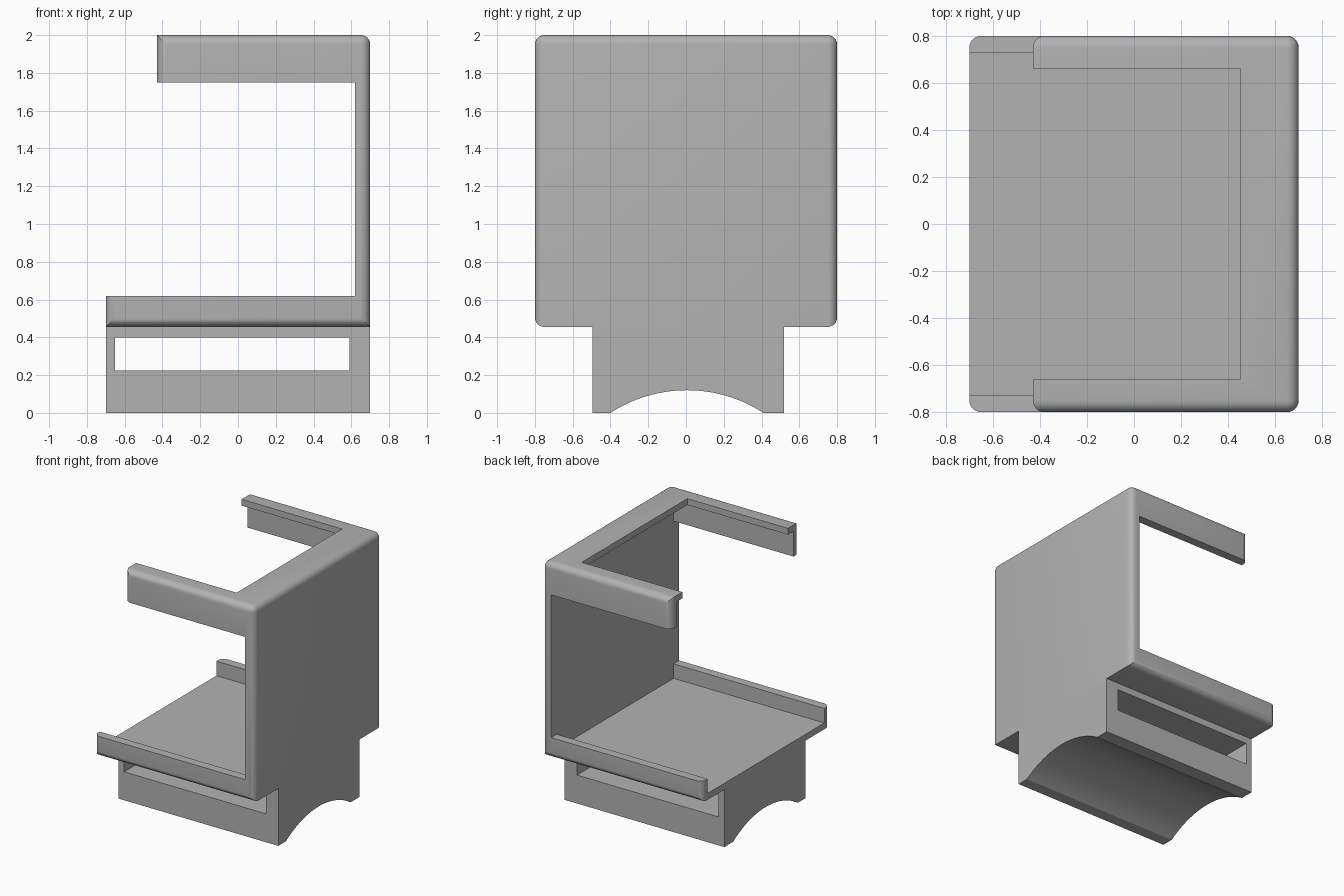
import bpy, bmesh, math
from mathutils import Vector

default = bpy.data.objects.get("Cube")
if default:
    bpy.data.objects.remove(default, do_unlink=True)

grey = bpy.data.materials.new("plain grey")
grey.use_nodes = True
colour = (0.45, 0.45, 0.45, 1)
grey.diffuse_color = colour
grey.node_tree.nodes["Principled BSDF"].inputs["Base Color"].default_value = colour


def prism(name, outline, start, depth, bevel_rule=None, radius=0.05):
    """Extrude a closed outline by a depth vector, rounding edges picked by a rule."""
    bm = bmesh.new()
    verts = [bm.verts.new(Vector(p) + Vector(start)) for p in outline]
    face = bm.faces.new(verts)
    extruded = bmesh.ops.extrude_face_region(bm, geom=[face])["geom"]
    moved = [g for g in extruded if isinstance(g, bmesh.types.BMVert)]
    bmesh.ops.translate(bm, verts=moved, vec=depth)
    bmesh.ops.recalc_face_normals(bm, faces=bm.faces)
    if bevel_rule:
        edges = [e for e in bm.edges if bevel_rule(e)]
        bmesh.ops.bevel(bm, geom=edges, offset=radius, segments=6,
                        profile=0.5, affect='EDGES', clamp_overlap=True)
        bmesh.ops.recalc_face_normals(bm, faces=bm.faces)
    mesh = bpy.data.meshes.new(name)
    bm.to_mesh(mesh)
    bm.free()
    mesh.materials.append(grey)
    obj = bpy.data.objects.new(name, mesh)
    bpy.context.collection.objects.link(obj)
    return obj


def box(name, x, y, z):
    outline = [(x[0], 0, z[0]), (x[1], 0, z[0]), (x[1], 0, z[1]), (x[0], 0, z[1])]
    return prism(name, outline, (0, y[0], 0), (0, y[1] - y[0], 0))


def activate(obj):
    bpy.ops.object.select_all(action='DESELECT')
    obj.select_set(True)
    bpy.context.view_layer.objects.active = obj


def cut(obj, cutter):
    cutter.hide_render = True
    mod = obj.modifiers.new("cut", 'BOOLEAN')
    mod.operation, mod.solver, mod.object = 'DIFFERENCE', 'EXACT', cutter
    activate(obj)
    bpy.ops.object.modifier_apply(modifier=mod.name)
    bpy.data.objects.remove(cutter, do_unlink=True)


# Main dimensions
END, SIDE, TOP, BOTTOM = 0.70, 0.80, 2.0, 0.455
ARM_END, ARM_LOW, LIP_TOP = -0.43, 1.75, 0.62
WALL, SKIN, LIP = 0.62, 0.05, 0.07


def outer_edge(e):
    a, b = (v.co for v in e.verts)
    m = (a + b) / 2
    near = lambda p, q: abs(p - q) < 1e-4
    if abs(a.y - b.y) > 0.1:            # top edge of the end wall
        return near(m.x, END) and near(m.z, TOP)
    return (near(m.z, BOTTOM) or near(m.z, TOP) or near(abs(m.x), END)
            or near(m.x, ARM_END))


# Frame: C-shaped side outline with tray, end wall and top arms
c_outline = [(-END, BOTTOM), (END, BOTTOM), (END, TOP), (ARM_END, TOP),
             (ARM_END, ARM_LOW), (WALL, ARM_LOW), (WALL, LIP_TOP), (-END, LIP_TOP)]
frame = prism("frame", [(x, 0, z) for x, z in c_outline],
              (0, -SIDE, 0), (0, 2 * SIDE, 0), outer_edge)
inner = SIDE - LIP
cut(frame, box("cavity", (-1, WALL), (-inner, inner), (BOTTOM + SKIN, TOP - SKIN)))
cut(frame, box("top_opening", (-1, 0.45), (-0.66, 0.66), (TOP - 0.2, TOP + 0.1)))

# Base: block with an arched underside
half, rise, mid, steps = 0.405, 0.12, 0.005, 32
radius = (half ** 2 + rise ** 2) / (2 * rise)
sweep = math.asin(half / radius)
arch = []
for i in range(steps + 1):
    t = sweep * (2 * i / steps - 1)
    arch.append((0, mid + radius * math.sin(t), rise - radius + radius * math.cos(t)))
back, front = 0.52, -0.495
base_outline = [(0, front, 0)] + arch + [(0, back, 0), (0, back, BOTTOM), (0, front, BOTTOM)]
base = prism("base", base_outline, (-END, 0, 0), (2 * END, 0, 0))

# Strap slot through the base
cut(base, box("slot", (-0.65, 0.59), (-1, 1), (0.225, 0.40)))

for obj in (frame, base):
    activate(obj)
    bpy.ops.object.shade_smooth_by_angle(angle=math.radians(30))
